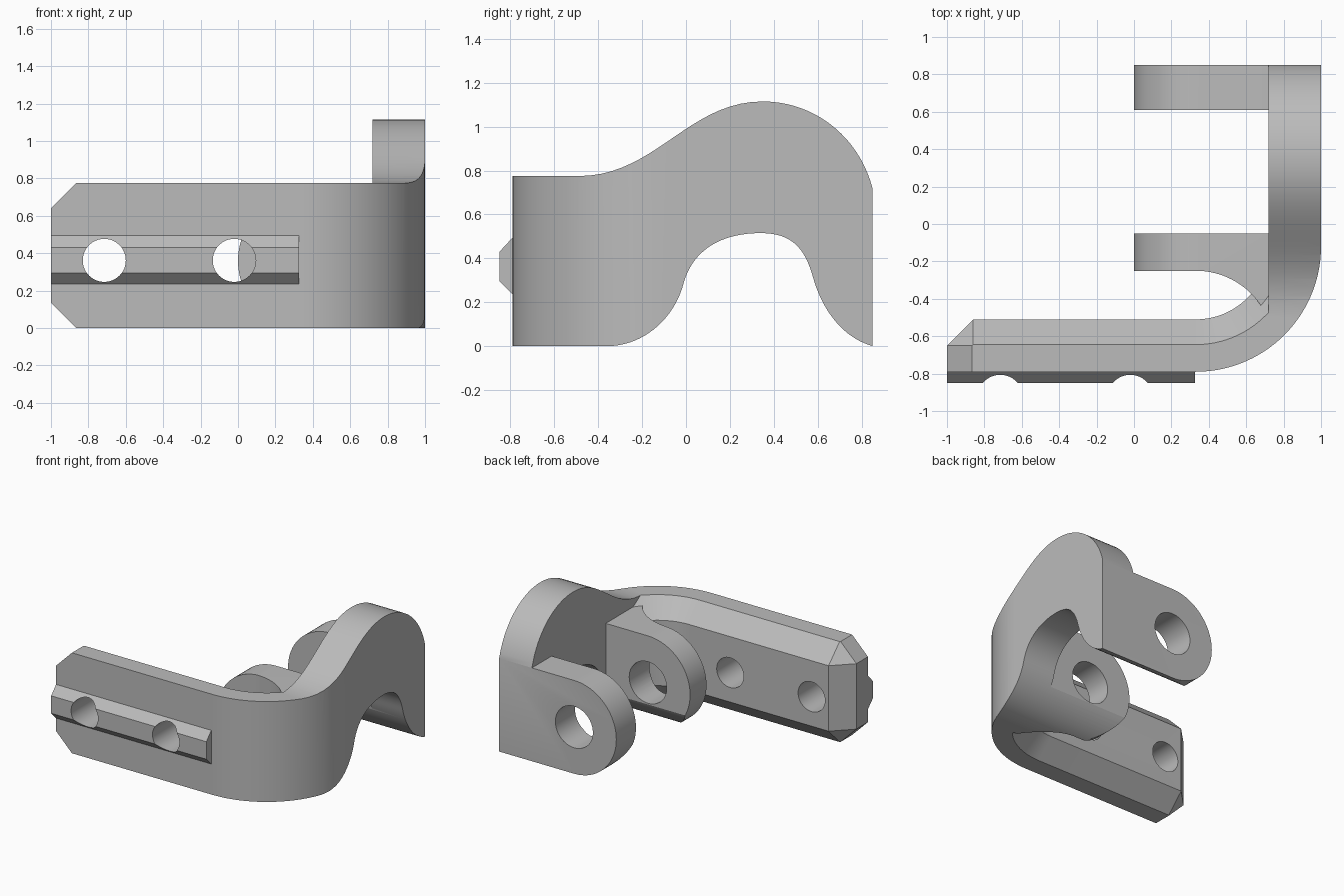
import bpy, bmesh, math
from mathutils import Vector
from mathutils.geometry import interpolate_bezier

cube = bpy.data.objects.get("Cube")
if cube:
    bpy.data.objects.remove(cube)

steel = bpy.data.materials.new("plain grey")
steel.use_nodes = True
GREY = (0.5, 0.5, 0.5, 1)
steel.diffuse_color = GREY
steel.node_tree.nodes["Principled BSDF"].inputs["Base Color"].default_value = GREY


def finish(bm, name):
    bmesh.ops.recalc_face_normals(bm, faces=bm.faces)
    mesh = bpy.data.meshes.new(name)
    bm.to_mesh(mesh)
    bm.free()
    mesh.materials.append(steel)
    obj = bpy.data.objects.new(name, mesh)
    bpy.context.collection.objects.link(obj)
    return obj


def prism(name, points, axis, lo, hi):
    """Extrude a flat outline along the x, y or z axis."""
    place = {"x": lambda a, b, d: (d, a, b),
             "y": lambda a, b, d: (a, d, b),
             "z": lambda a, b, d: (a, b, d)}[axis]
    bm = bmesh.new()
    ends = [[bm.verts.new(place(a, b, d)) for a, b in points] for d in (lo, hi)]
    bm.faces.new(ends[0])
    bm.faces.new(ends[1][::-1])
    for i in range(len(points)):
        j = (i + 1) % len(points)
        bm.faces.new((ends[0][i], ends[1][i], ends[1][j], ends[0][j]))
    return finish(bm, name)


def combine(obj, other, operation):
    mod = obj.modifiers.new(operation, "BOOLEAN")
    mod.operation, mod.solver, mod.object = operation, "EXACT", other
    bpy.context.view_layer.objects.active = obj
    bpy.ops.object.modifier_apply(modifier=mod.name)
    bpy.data.objects.remove(other)


def curve(*points, steps=20):
    """Chain of Bezier segments: knot, handle, handle, knot, ..."""
    out = [points[0]]
    for i in range(0, len(points) - 1, 3):
        segment = [Vector((*p, 0)) for p in points[i:i + 4]]
        out += [(p.x, p.y) for p in interpolate_bezier(*segment, steps)[1:]]
    return out


def circle(x, z, radius, start=0, sweep=360, steps=64):
    angles = [math.radians(start + sweep * i / steps) for i in range(steps)]
    return [(x + radius * math.cos(a), z + radius * math.sin(a)) for a in angles]


# Bend of the strap, seen in plan
CX, CY, R, THICK = 0.33, -0.12, 0.67, 0.28
bend = [math.radians(a) for a in range(-90, 1, 3)]

# Arm: chamfered section swept along the straight and around the bend
section = [(0, -.1), (0, .875), (.045, .875), (THICK, .64), (THICK, .135), (.045, -.1)]
bm = bmesh.new()
rings = [[bm.verts.new((-1, CY - R + o, z)) for o, z in section]]
for a in bend:
    rings.append([bm.verts.new((CX + (R - o) * math.cos(a), CY + (R - o) * math.sin(a), z))
                  for o, z in section])
for r0, r1 in zip(rings, rings[1:]):
    for i in range(len(section)):
        j = (i + 1) % len(section)
        bm.faces.new((r0[i], r0[j], r1[j], r1[i]))
bm.faces.new(rings[0])
bm.faces.new(rings[-1][::-1])

# Chamfers at the free end of the arm
edge_y = CY - R + 0.14
for z, normal in ((.64, (-1, 0, 1)), (.135, (-1, 0, -1)), (.64, (-1, 1, 0)),
                  (.64, (-1, 1, 1)), (.135, (-1, 1, -1))):
    # the bend must stay untouched, so only the end faces are cut
    geom = bm.verts[:] + bm.edges[:] + bm.faces[:]
    bmesh.ops.bisect_plane(bm, geom=geom, plane_co=(-1, edge_y, z),
                           plane_no=normal, clear_outer=True, dist=1e-5)
    bmesh.ops.holes_fill(bm, edges=[e for e in bm.edges if e.is_boundary])
body = finish(bm, "bracket_body")

# Tall side plate running back from the bend
outer = [(CX + R * math.cos(a), CY + R * math.sin(a)) for a in bend if a > math.radians(-55)]
plate = prism("side_plate", [(.72, outer[0][1])] + outer + [(1, .95), (.72, .95)], "z", -.1, 1.3)
combine(body, plate, "UNION")

# Two rounded lugs; the front one flares into the bend
flare = curve((.33, -.25), (.47, -.25), (.61, -.32), (.69, -.455))
outlines = {"front_lug": [(-.1, -.05), (-.1, -.25)] + flare + [(.8, -.455), (.8, -.05)],
            "rear_lug": [(-.1, .95), (-.1, .61), (.8, .61), (.8, .95)]}
for name, outline in outlines.items():
    lug = prism(name, outline, "z", -.2, 1)
    rounded = [(.85, .72)] + circle(.36, .36, .36, 90, 180, 40) + [(.36, 0), (.85, 0)]
    combine(lug, prism("lug_shape", rounded, "y", -1, 1.2), "INTERSECT")
    combine(body, lug, "UNION")

# Raised rail on the front of the arm
rail = prism("rail", [(-.74, .235), (-.79, .235), (-.85, .295), (-.85, .43), (-.79, .495),
                      (-.74, .495)], "x", -1, .325)
combine(body, rail, "UNION")

# Side silhouette trims the whole body: hump above, arch below
top = curve((-.49, .775), (-.14, .775), (.01, 1.115), (.35, 1.115),
            (.59, 1.115), (.79, .95), (.85, .72))
arch = curve((.85, 0), (.71, .04), (.62, .17), (.58, .31),
             (.54, .46), (.47, .515), (.34, .515),
             (.15, .515), (.03, .43), (-.01, .29),
             (-.05, .13), (-.19, 0), (-.36, 0))
side = prism("side_shape", [(-1, .775)] + top + arch + [(-1, 0)], "x", -1.2, 1.2)
combine(body, side, "INTERSECT")

# Bolt holes through the arm, pivot bore through both lugs
for x in (-.715, -.02):
    combine(body, prism("bolt_hole", circle(x, .362, .115), "y", -1, -.4), "DIFFERENCE")
combine(body, prism("pivot_bore", circle(.36, .36, .16), "y", -.42, 1), "DIFFERENCE")

# Smooth curves, sharp edges
bpy.ops.object.select_all(action="DESELECT")
body.select_set(True)
bpy.context.view_layer.objects.active = body
bpy.ops.object.shade_smooth_by_angle(angle=math.radians(25))
